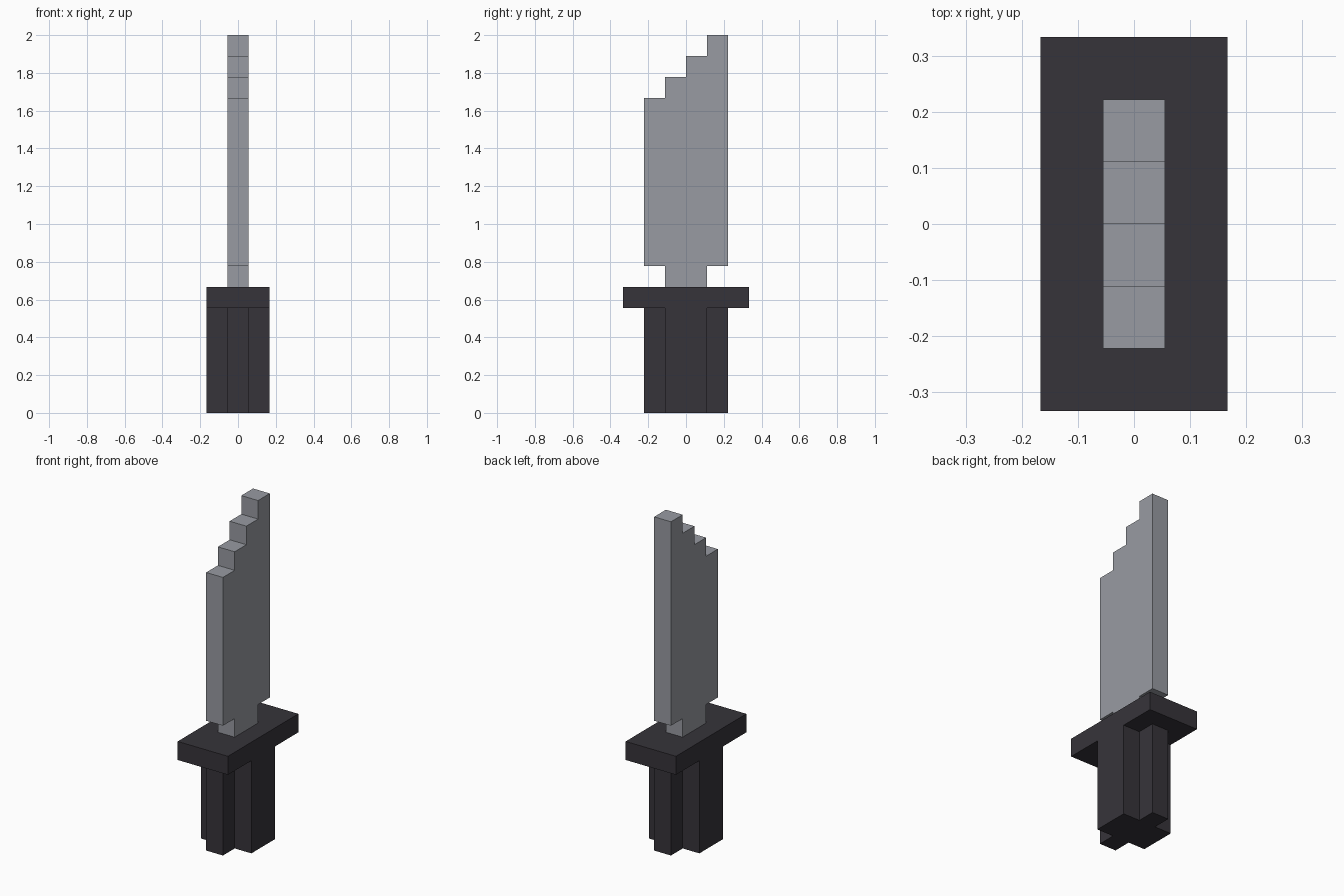
import bpy
import bmesh
from mathutils import Vector

U = 1 / 9  # one block of the stepped design

cube = bpy.data.objects.get("Cube")
if cube:
    bpy.data.objects.remove(cube, do_unlink=True)


def make_material(name, rgb):
    mat = bpy.data.materials.new(name)
    mat.use_nodes = True
    colour = (*rgb, 1)
    mat.diffuse_color = colour
    mat.node_tree.nodes["Principled BSDF"].inputs["Base Color"].default_value = colour
    return mat


def extrude_profile(name, points, offset, mat):
    """Extrude a flat outline, given in blocks, along an offset in blocks."""
    bm = bmesh.new()
    face = bm.faces.new([bm.verts.new(Vector(p) * U) for p in points])
    result = bmesh.ops.extrude_face_region(bm, geom=[face])
    moved = [g for g in result["geom"] if isinstance(g, bmesh.types.BMVert)]
    bmesh.ops.translate(bm, verts=moved, vec=Vector(offset) * U)
    bmesh.ops.recalc_face_normals(bm, faces=bm.faces)
    mesh = bpy.data.meshes.new(name)
    bm.to_mesh(mesh)
    bm.free()
    mesh.materials.append(mat)
    obj = bpy.data.objects.new(name, mesh)
    bpy.context.collection.objects.link(obj)
    return obj


steel = make_material("grey steel", (0.314, 0.328, 0.361))
dark = make_material("dark grip", (0.037, 0.034, 0.042))

# Handle: cross-shaped grip, one quadrant turned around the centre
quadrant = [(1.5, 1), (0.5, 1), (0.5, 2)]
cross = []
for sx, sy in [(1, 1), (-1, 1), (-1, -1), (1, -1)]:
    corner = [(sx * x, sy * y, 0) for x, y in quadrant]
    cross += corner if sx * sy > 0 else corner[::-1]
extrude_profile("handle", cross, (0, 0, 5), dark)

# Guard: flat rectangular plate
plate = [(-1.5, -3, 5), (1.5, -3, 5), (1.5, 3, 5), (-1.5, 3, 5)]
extrude_profile("guard", plate, (0, 0, 1), dark)

# Blade: narrow tang, wide body and a tip stepping up to the back
outline = [(1, 6), (1, 7), (2, 7), (2, 18)]
for step in range(3):
    y = 1 - step
    outline += [(y, 18 - step), (y, 17 - step)]
outline += [(-2, 15), (-2, 7), (-1, 7), (-1, 6)]
extrude_profile("blade", [(-0.5, y, z) for y, z in outline], (1, 0, 0), steel)
